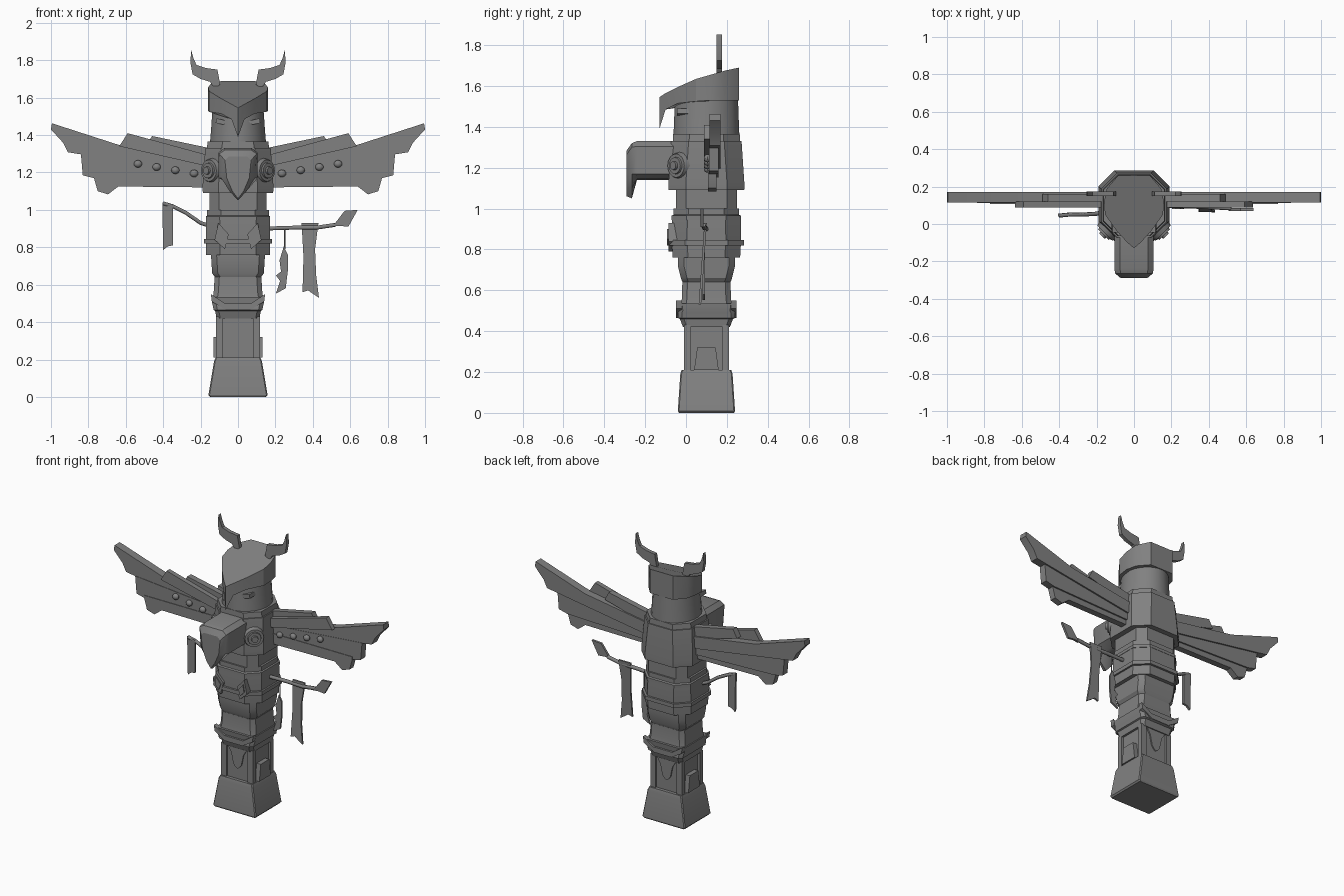
import bpy, bmesh, math
from mathutils import Matrix, Vector

cube = bpy.data.objects.get("Cube")
if cube:
    bpy.data.objects.remove(cube, do_unlink=True)

CY = 0.10  # depth of the pole axis
grey = bpy.data.materials.new("weathered_grey")
grey.use_nodes = True
grey.diffuse_color = (0.22, 0.22, 0.22, 1)
grey.node_tree.nodes["Principled BSDF"].inputs["Base Color"].default_value = grey.diffuse_color


def finish(name, bm):
    bmesh.ops.recalc_face_normals(bm, faces=bm.faces)
    mesh = bpy.data.meshes.new(name)
    bm.to_mesh(mesh)
    bm.free()
    ob = bpy.data.objects.new(name, mesh)
    bpy.context.collection.objects.link(ob)
    mesh.materials.append(grey)
    bpy.ops.object.select_all(action='DESELECT')
    ob.select_set(True)
    bpy.context.view_layer.objects.active = ob
    bpy.ops.object.shade_smooth_by_angle(angle=math.radians(30))
    return ob


def loft(name, rings):
    """Skin a row of equal point loops and cap both ends."""
    bm = bmesh.new()
    loops = [[bm.verts.new(p) for p in ring] for ring in rings]
    n = len(loops[0])
    for a, b in zip(loops, loops[1:]):
        for i in range(n):
            j = (i + 1) % n
            bm.faces.new((a[i], a[j], b[j], b[i]))
    bm.faces.new(loops[0])
    bm.faces.new(loops[-1])
    return finish(name, bm)


def block(name, sections, cut):
    """Chamfered rectangular pole section from (z, half width, half depth)."""
    rings = []
    for z, w, d in sections:
        c = cut
        outline = [(w - c, -d), (w, c - d), (w, d - c), (w - c, d),
                   (c - w, d), (-w, d - c), (-w, c - d), (c - w, -d)]
        rings.append([(x, y + CY, z) for x, y in outline])
    return loft(name, rings)


def drum(name, sections, sides=24):
    rings = []
    for z, w, d in sections:
        angles = [math.tau * (i + 0.5) / sides for i in range(sides)]
        rings.append([(w * math.cos(a), CY + d * math.sin(a), z) for a in angles])
    return loft(name, rings)


def plate(name, pts, near, far, side=1, axis='Y', lean=0):
    """Extruded outline facing the front (Y) or the side (X)."""
    top = max(z for _, z in pts)

    def place(u, z, depth):
        depth += lean * (top - z)
        return (side * u, depth, z) if axis == 'Y' else (side * depth, u, z)
    return loft(name, [[place(u, z, d) for u, z in pts] for d in (near, far)])


def mirrored(half):
    """Close a half outline that starts and ends off or on the centre line."""
    return half + [(-u, z) for u, z in reversed(half) if u > 0]


def rod(name, pts, radius):
    cu = bpy.data.curves.new(name, 'CURVE')
    cu.dimensions = '3D'
    cu.bevel_depth = radius
    cu.bevel_resolution = 1
    cu.use_fill_caps = True
    sp = cu.splines.new('POLY')
    sp.points.add(len(pts) - 1)
    for p, co in zip(sp.points, pts):
        p.co = (*co, 1)
    ob = bpy.data.objects.new(name, cu)
    bpy.context.collection.objects.link(ob)
    cu.materials.append(grey)


# Base and lower shaft with corner posts
block("base_block", [(0, .15, .135), (.01, .158, .14), (.19, .128, .128), (.21, .12, .122)], .006)
block("shaft_core", [(.2, .1, .1), (.44, .1, .1)], .005)
for sx in (-1, 1):
    for sy in (-1, 1):
        bm = bmesh.new()
        bmesh.ops.create_cube(bm, size=1, matrix=Matrix.Translation(
            (sx * .098, CY + sy * .095, .32)) @ Matrix.Diagonal((.038, .032, .22, 1)))
        finish("corner_post", bm)
    plate("side_panel", [(.04, .21), (.16, .21), (.145, .32), (.055, .32)], .09, .13, sx, 'X')

# Front and back hanging points and chevrons
fang = mirrored([(.07, .42), (.045, .38), (.03, .31), (.015, .29)]) 
fang.insert(4, (0, .28))
chevron = [(.145, .55), (.14, .51), (.065, .465), (-.065, .465),
           (-.14, .51), (-.145, .55), (-.07, .5), (.07, .5)]
for s in (-1, 1):
    plate("shaft_fang", fang, CY + s * .09, CY + s * .108)
    plate("chevron_band", chevron, CY + s * .12, CY + s * .148)

# Middle carved bands
block("lower_collar", [(.42, .115, .115), (.46, .122, .13), (.465, .13, .14),
                       (.49, .135, .14), (.50, .138, .135), (.535, .142, .14)], .02)
block("belly_band", [(.53, .135, .125), (.56, .13, .12), (.64, .125, .118)], .025)
block("waist_band", [(.635, .12, .115), (.65, .13, .122), (.66, .138, .125),
                     (.72, .142, .14), (.77, .145, .14)], .03)
block("face_collar", [(.76, .17, .165), (.85, .172, .17), (.95, .17, .168)], .075)
block("face_flange", [(.82, .183, .183), (.845, .183, .183)], .078)
block("collar_rim", [(.945, .172, .17), (.965, .172, .17), (.97, .165, .16), (1.0, .165, .16)], .073)
block("neck", [(.99, .152, .15), (1.12, .152, .15)], .05)
for s in (-1, 1):
    plate("slanted_eye", [(.125, .84), (.105, .93), (.05, .87), (.07, .79)], -.085, -.04, s)
    plate("slanted_pupil", [(.108, .85), (.1, .9), (.065, .86), (.08, .82)], -.092, -.08, s)

# Big bird head ring and upper rim
block("bird_ring", [(1.09, .188, .185), (1.12, .19, .186), (1.33, .175, .172)], .085)
block("bird_rim", [(1.32, .168, .165), (1.365, .162, .163)], .08)


# Beak, lofted from the ring forwards
def beak_ring(y, half):
    return [(x, y, z) for x, z in mirrored(half)]


shank = [(.075, 1.33), (.105, 1.305), (.105, 1.17), (.05, 1.145), (0, 1.14)]
loft("beak", [
    beak_ring(-.02, shank),
    beak_ring(-.24, shank),
    beak_ring(-.265, [(.07, 1.32), (.1, 1.30), (.09, 1.17), (.045, 1.1), (0, 1.05)]),
    beak_ring(-.29, [(.05, 1.285), (.07, 1.265), (.06, 1.17), (.03, 1.1), (0, 1.06)])])

# Round eyes on the ring's diagonal faces
for s in (-1, 1):
    out = Vector((s * .7, -.7, 0))
    turn = out.to_track_quat('Z', 'Y').to_matrix().to_4x4()
    for name, r, lift in (("eye_plate", .068, .008), ("eye_ring", .047, .018),
                          ("eye_ball", .024, .03)):
        bm = bmesh.new()
        bmesh.ops.create_cone(bm, cap_ends=True, segments=16, radius1=r, radius2=r * .85, depth=.03,
                              matrix=Matrix.Translation(Vector((s * .14, -.033, 1.21)) + out * lift) @ turn)
        finish(name, bm)

# Upper head, brows and pointed hat
drum("upper_head", [(1.35, .152, .163), (1.42, .146, .16), (1.56, .136, .155)])
for s in (-1, 1):
    plate("upper_eye", [(.055, 1.475), (.115, 1.49), (.12, 1.465), (.075, 1.455)], -.045, .02, s)
half = [(0, -.13, 1.39, 1.545), (.035, -.1, 1.485, 1.565), (.09, -.04, 1.515, 1.595),
        (.155, .05, 1.525, 1.635), (.16, .12, 1.53, 1.655),
        (.145, .19, 1.53, 1.675), (.085, .26, 1.53, 1.69)]
full = half + [(-x, y, a, b) for x, y, a, b in reversed(half) if x > 0]
loft("pointed_hat", [[(x, y, a) for x, y, a, b in full], [(x, y, b) for x, y, a, b in full]])

# Horns and wings, one per side
horn = [(.25, 1.853), (.255, 1.79), (.243, 1.725), (.2, 1.7), (.15, 1.685), (.125, 1.65),
        (.095, 1.67), (.11, 1.75), (.17, 1.758), (.222, 1.775), (.238, 1.81)]
upper = [(.15, 1.27), (.63, 1.345), (.995, 1.463), (1, 1.43), (.936, 1.36),
         (.91, 1.308), (.84, 1.297), (.15, 1.19)]
middle = [(.15, 1.24), (.84, 1.3), (.83, 1.185), (.77, 1.17), (.15, 1.15)]
lower = [(.15, 1.19), (.77, 1.19), (.77, 1.17), (.75, 1.1), (.695, 1.083), (.64, 1.125), (.15, 1.12)]
for s in (-1, 1):
    plate("horn", horn, .15, .175, s)
    plate("upper_feather", upper, .115, .17, s)
    plate("middle_feather", middle, .112, .16, s)
    plate("lower_feather", lower, .108, .15, s)
    plate("front_board", [(.15, 1.29), (.15, 1.23), (.635, 1.34), (.59, 1.41)], .088, .12, s)
    plate("rear_board", [(.15, 1.33), (.15, 1.25), (.49, 1.34), (.46, 1.395)], .12, .16, s)
    for i in range(4):
        bm = bmesh.new()
        bmesh.ops.create_uvsphere(bm, u_segments=12, v_segments=8, radius=.022, matrix=Matrix.Translation(
            (s * (.235 + .1 * i), .105, 1.195 + .017 * i)) @ Matrix.Diagonal((1, .8, .9, 1)))
        finish("wing_stud", bm)

# Side branches with hanging cloth, flag and feather
rod("right_branch", [(-.14, .07, .91), (-.2, .055, .93), (-.28, .05, .985),
                     (-.35, .05, 1.02), (-.4, .045, 1.035)], .011)
rod("left_branch", [(.14, .1, .9), (.3, .095, .905), (.42, .09, .905), (.52, .085, .92)], .012)
rod("feather_thread", [(.25, .09, .9), (.25, .085, .79)], .003)
plate("right_cloth", [(-.405, 1.04), (-.348, 1.03), (-.348, .81), (-.375, .805), (-.4, .785)], .04, .055)
plate("left_cloth", [(.34, .93), (.43, .93), (.412, .79), (.418, .65), (.433, .53),
                     (.395, .555), (.375, .57), (.345, .56), (.35, .75)], .09, .102, 1, 'Y', -.07)
plate("end_flag", [(.505, .91), (.57, .995), (.64, 1.0), (.59, .91), (.54, .915)], .07, .085)
plate("hanging_feather", [(.245, .805), (.267, .76), (.267, .68), (.255, .58), (.203, .553), (.225, .62),
                          (.203, .65), (.23, .67), (.222, .73)], .08, .092)
